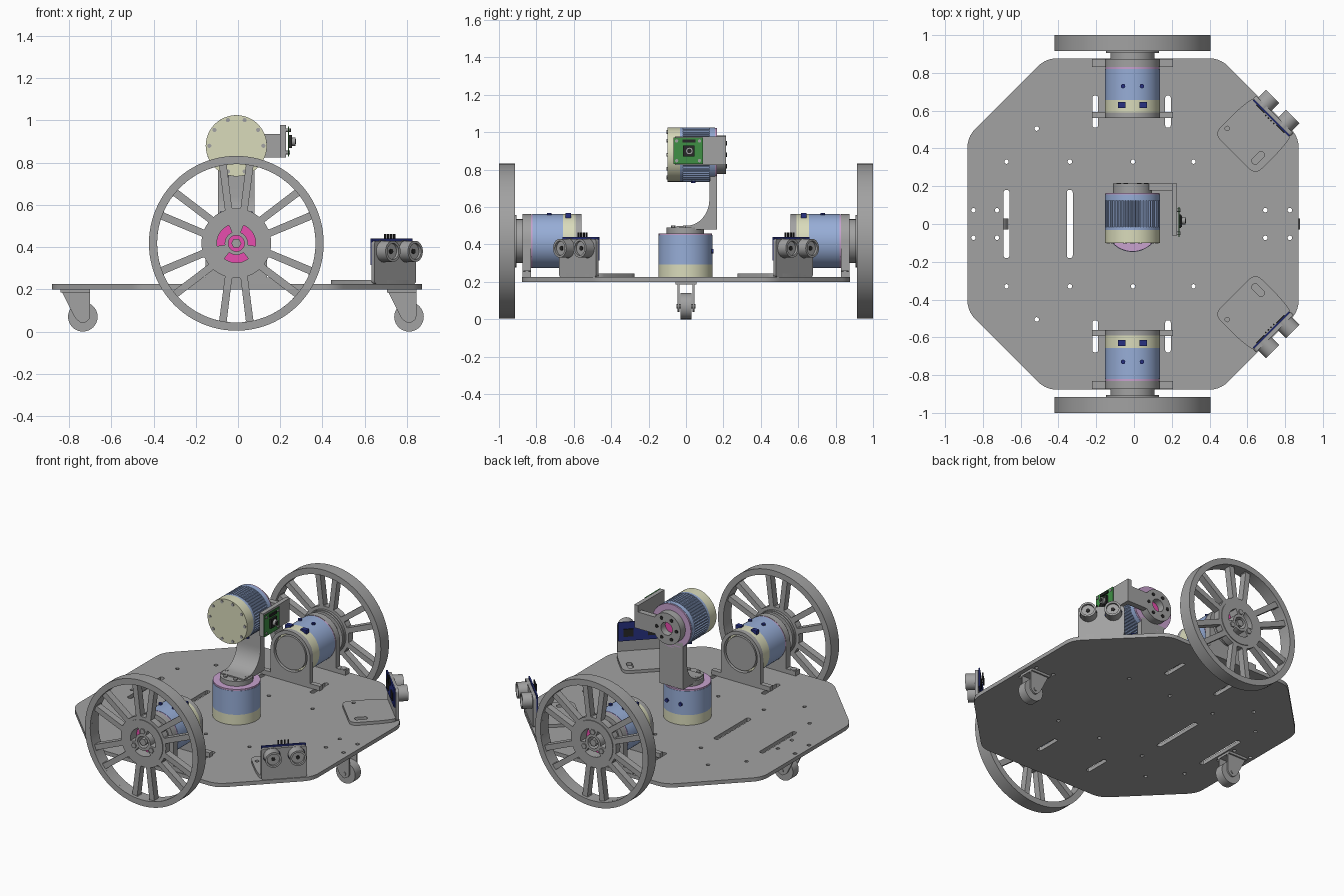
import bpy, bmesh
from math import pi, sin, cos, radians
from mathutils import Matrix, Vector

if "Cube" in bpy.data.objects:
    bpy.data.objects.remove(bpy.data.objects["Cube"])


def material(name, r, g, b):
    m = bpy.data.materials.new(name)
    m.use_nodes = True
    m.diffuse_color = (r, g, b, 1)
    m.node_tree.nodes["Principled BSDF"].inputs["Base Color"].default_value = (r, g, b, 1)
    return m


GREY = material("grey metal", .36, .36, .36)
BLUE = material("motor blue", .31, .42, .68)
CREAM = material("cream plastic", .70, .71, .50)
LILAC = material("lilac ring", .58, .36, .62)
MAGENTA = material("magenta", .85, .08, .45)
GREEN = material("green board", .05, .28, .06)
NAVY = material("navy board", .02, .03, .22)
BLACK = material("black", .02, .02, .02)

# Orientation frames: extrusion direction of a flat outline
TO_FRONT = Matrix.Rotation(pi / 2, 4, 'X')
TO_BACK = Matrix.Rotation(-pi / 2, 4, 'X')
TO_LEFT = Matrix(((0, 0, 1, 0), (1, 0, 0, 0), (0, 1, 0, 0), (0, 0, 0, 1)))


def move(x, y, z):
    return Matrix.Translation((x, y, z))


# Outline helpers
def circle(r, x=0, y=0, n=48):
    return [(x + r * cos(2 * pi * i / n), y + r * sin(2 * pi * i / n)) for i in range(n)]


def rect(x0, x1, y0, y1):
    return [(x0, y0), (x1, y0), (x1, y1), (x0, y1)]


def rounded(points, radius, n=5):
    out = []
    for i, p in enumerate(points):
        p = Vector(p)
        a = p + (Vector(points[i - 1]) - p).normalized() * radius
        b = p + (Vector(points[(i + 1) % len(points)]) - p).normalized() * radius
        for k in range(n + 1):
            t = k / n
            out.append(tuple(a * (1 - t) ** 2 + p * 2 * t * (1 - t) + b * t * t))
    return out


def slot(x0, x1, y0, y1):
    return rounded(rect(x0, x1, y0, y1), .45 * min(x1 - x0, y1 - y0), 3)


def sector(r0, r1, mid, half0, half1, n=8):
    inner = [(r0, mid - half0 + 2 * half0 * i / n) for i in range(n + 1)]
    outer = [(r1, mid + half1 - 2 * half1 * i / n) for i in range(n + 1)]
    return [(r * cos(radians(a)), r * sin(radians(a))) for r, a in inner + outer]


# Extrude an outline with holes from z0 to z1 in frame m
def plate(name, mat, outline, z0, z1, m=Matrix(), holes=()):
    cu = bpy.data.curves.new(name, 'CURVE')
    cu.dimensions, cu.fill_mode, cu.extrude = '2D', 'BOTH', (z1 - z0) / 2
    for loop in [outline, *holes]:
        sp = cu.splines.new('POLY')
        sp.points.add(len(loop) - 1)
        for pt, (x, y) in zip(sp.points, loop):
            pt.co = (x, y, 0, 1)
        sp.use_cyclic_u = True
    tmp = bpy.data.objects.new(name, cu)
    me = bpy.data.meshes.new_from_object(tmp)
    bpy.data.objects.remove(tmp)
    bpy.data.curves.remove(cu)
    bm = bmesh.new()
    bm.from_mesh(me)
    bmesh.ops.remove_doubles(bm, verts=bm.verts, dist=1e-5)
    bmesh.ops.recalc_face_normals(bm, faces=bm.faces)
    bm.to_mesh(me)
    bm.free()
    me.transform(m @ move(0, 0, (z0 + z1) / 2))
    me.materials.clear()
    me.materials.append(mat)
    ob = bpy.data.objects.new(name, me)
    bpy.context.collection.objects.link(ob)
    return ob


def disc(name, mat, r, z0, z1, m=Matrix(), x=0, y=0, n=48):
    return plate(name, mat, circle(r, x, y, n), z0, z1, m)


# Motor: cream cap at the bottom, blue body, lilac ring and magenta face on top
def motor(name, length, m, finned=False):
    r = .145
    disc(name + "_cap", CREAM, r, 0, .067, m)
    if finned:
        teeth = [(c * (1 if i % 4 < 2 else .96), s * (1 if i % 4 < 2 else .96))
                 for i, (c, s) in enumerate(circle(r, n=200))]
        plate(name + "_fins", BLUE, teeth, .085, length - .04, m)
        disc(name + "_lower_body", BLUE, r, .067, .085, m)
        disc(name + "_upper_body", BLUE, r, length - .04, length - .01, m)
    else:
        disc(name + "_body", BLUE, r, .067, length - .01, m)
    disc(name + "_ring", LILAC, r - .002, length - .01, length, m)
    disc(name + "_face", MAGENTA, .09, length, length + .004, m)
    for x, y in circle(.128, n=10):
        disc(name + "_cap_bolt", GREY, .01, -.004, 0, m, x, y, 12)
    for s in (-1, 1):
        disc(name + "_side_screw", NAVY, .012, .14, .15, m @ move(s * .05, 0, .18 - .04) @ TO_BACK, n=12)


# Base plate: rounded octagon with slots and holes
A, B = .877, .462
octagon = [(B, A), (-B, A), (-A, B), (-A, -B), (-B, -A), (B, -A), (A, -B), (A, B)]
holes = [slot(x - .016, x + .016, -.18, .18) for x in (-.67, -.335)]
for s in (-1, 1):
    holes += [slot(x - .015, x + .015, min(s * .51, s * .68), max(s * .51, s * .68)) for x in (-.2, .185)]
    spots = [(x, .33) for x in (-.67, -.335, 0, .32)] + [(x, .073) for x in (-.845, -.72, .7, .83)] + [(-.51, .505)]
    holes += [circle(.012, x, s * y, 12) for x, y in spots]
plate("base_plate", GREY, rounded(octagon, .06), .2, .225, move(-.005, 0, 0), holes)

# Drive units: wheel, hub, motor and brackets on each side
windows = []
for k in range(6):
    windows.append(rounded(sector(.165, .375, 30 + 60 * k, 7, 7), .004, 1))
    windows.append(sector(.165, .375, 60 * k, 11, 17.5))
arcs = [sector(.055, .092, a, 38, 38) for a in (30, 150, 270)]
arch = [(-.215, -.193), (.215, -.193), (.215, -.163), (.145, -.163)]
arch += [(.145 * cos(pi * i / 24), .145 * sin(pi * i / 24)) for i in range(25)]
arch += [(-.145, -.163), (-.215, -.163)]
for side, turn in (("front", 0), ("rear", pi)):
    f = move(-.008, 0, .418) @ Matrix.Rotation(turn, 4, 'Z') @ TO_FRONT
    plate(side + "_wheel_rim", GREY, circle(.414, n=96), .915, 1, f, [circle(.375, n=96)])
    plate(side + "_wheel_spokes", GREY, circle(.38, n=96), .935, .98, f, windows + [circle(.1)])
    plate(side + "_wheel_hub", GREY, circle(.145), .92, .985, f, arcs + [circle(.038)])
    disc(side + "_hub_backing", MAGENTA, .1, .915, .921, f)
    disc(side + "_axle", GREY, .024, .92, .985, f, n=6)
    for a in (90, 210, 330):
        disc(side + "_hub_bolt", GREY, .018, .985, .992, f, .073 * cos(radians(a)), .073 * sin(radians(a)), 6)
    disc(side + "_hub_neck", GREY, .117, .86, .92, f)
    disc(side + "_hub_flange", GREY, .14, .905, .92, f)
    motor(side + "_motor", .24, f @ move(0, 0, .59))
    plate(side + "_inner_bracket", GREY, arch, .56, .592, f, [circle(.122)])
    disc(side + "_bracket_cover", GREY, .11, .563, .59, f)
    plate(side + "_outer_bracket", GREY, arch, .83, .873, f, [circle(.09)])
    for x in (-.188, .188):
        plate(side + "_foot_screw", GREY, circle(.02, x, -.85, 16), -.163, -.158, f @ TO_BACK)
        plate(side + "_connector", NAVY, rect(x * .3 - .02, x * .3 + .02, .12, .15), .615, .645, f)

# Casters
for side, x in (("right", -.735), ("left", .81)):
    f = move(x, 0, 0) @ TO_FRONT
    disc(side + "_caster_wheel", GREY, .07, -.03, .03, f, 0, .07)
    fork = rounded([(-.105, .2), (.035, .2), (.035, .06), (0, .035), (-.035, .06)], .015, 3)
    for y in (-.045, .035):
        plate(side + "_caster_fork", GREY, fork, y, y + .01, f)
    disc(side + "_caster_axle", GREY, .012, -.05, .05, f, 0, .07, 16)
    plate(side + "_caster_mount", GREY, rect(-.105, .035, .185, .2), -.055, .055, f)

# Distance sensors on the two diagonal corners
for side, s in (("front", -1), ("rear", 1)):
    f = move(.745, s * .58, .225) @ Matrix.Rotation(s * pi / 4, 4, 'Z')
    yl = s * -.1
    foot_holes = [circle(.012, -.23, s * .125, 16), slot(-.265, -.185, yl - .018, yl + .018)]
    foot = rounded([(0, -.14), (0, .14), (-.1, .155), (-.3, .155), (-.3, -.155), (-.1, -.155)], .05)
    foot = [(min(x, 0), y) for x, y in foot]
    plate(side + "_sensor_foot", GREY, foot, 0, .02, f, foot_holes)
    v = f @ TO_LEFT
    eyes = [circle(.052, y, .155) for y in (-.075, .075)]
    plate(side + "_sensor_bracket", GREY, rounded(rect(-.14, .14, 0, .205), .02), -.02, 0, v, eyes)
    plate(side + "_sensor_board", NAVY, rect(-.135, .135, .09, .215), -.03, -.021, v)
    for y in (-.075, .075):
        plate(side + "_sensor_eye", GREY, circle(.05, y, .155), -.02, .06, v, [circle(.038, y, .155)])
        disc(side + "_sensor_mesh", GREY, .04, -.02, .045, v, y, .155)
        disc(side + "_sensor_dot", BLACK, .012, .045, .05, v, y, .155, 16)
        plate(side + "_sensor_chip", BLACK, rect(y - .03, y + .03, .12, .17), -.036, -.03, v)
    for k in range(4):
        y = -.03 + .02 * k
        plate(side + "_sensor_pin", BLACK, rect(y - .004, y + .004, .19, .238), -.042, -.034, v)

# Pan motor and curved arm
motor("pan_motor", .235, move(-.008, -.003, .225))
disc("pan_flange", GREY, .1, .46, .492, move(-.008, -.003, 0))
for x, y in circle(.075, n=6):
    disc("pan_flange_bolt", GREY, .012, .492, .502, move(-.008, -.003, 0), x, y, 12)
curve = [(.125 * cos(pi / 2 * i / 10), .64 - .14 * sin(pi / 2 * i / 10)) for i in range(11)]
arm = [(-.05, .48), (.165, .48), (.165, .79), (.128, .79)] + curve + [(-.05, .5)]
plate("tilt_arm", GREY, arm, -.095, .078, TO_LEFT)

# Tilt motor with rear flange
t = move(-.008, -.1, .88) @ TO_BACK
motor("tilt_motor", .265, t, True)
plate("tilt_flange", GREY, circle(.103), .265, .315, t, [circle(.042)])
for x, y in circle(.072, n=6):
    disc("tilt_flange_bolt", BLACK, .012, .315, .318, t, x, y, 12)
plate("tilt_cap_ridge", CREAM, [(-.12, .01), (.12, -.045), (.12, -.035), (-.12, .025)], -.006, 0,
      t @ Matrix.Rotation(pi, 4, 'X') @ move(0, 0, 0))

# Camera bracket, board and lens
plate("camera_arm", GREY, rect(.05, .228, .825, .935), -.215, -.178, TO_FRONT)
plate("camera_plate", GREY, rect(-.06, .215, .825, .978), .2, .228, TO_LEFT)
plate("camera_board", GREEN, rect(-.068, .09, .83, .972), .236, .242, TO_LEFT)
for y in (-.05, .072):
    for z in (.848, .954):
        disc("camera_screw", GREY, .009, .226, .247, TO_LEFT, y, z, 12)
plate("camera_body", BLACK, rect(-.015, .045, .87, .93), .242, .255, TO_LEFT)
disc("camera_lens", GREY, .02, .255, .272, TO_LEFT, .018, .9, 24)
disc("camera_glass", BLACK, .012, .272, .275, TO_LEFT, .018, .9, 16)
plate("camera_plug", BLACK, rect(-.02, .05, .945, .962), .242, .25, TO_LEFT)

# Smooth round sides, keep edges sharp
for ob in bpy.context.scene.objects:
    ob.select_set(ob.type == 'MESH')
bpy.context.view_layer.objects.active = bpy.data.objects["base_plate"]
bpy.ops.object.shade_smooth_by_angle(angle=radians(30))
